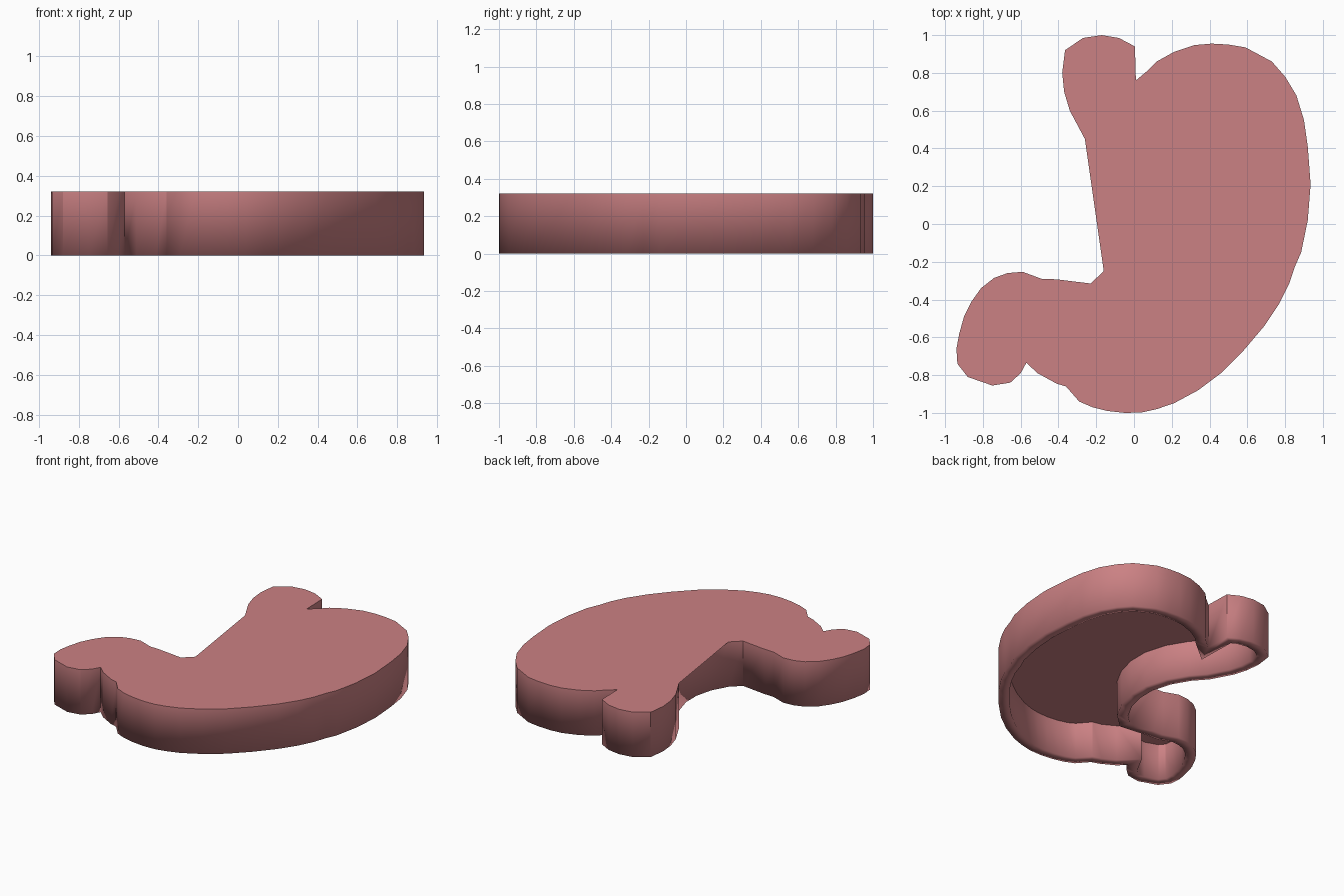
import bpy
import math

HEIGHT = 0.32
WALL = 0.07

mat = bpy.data.materials.new("pink")
mat.diffuse_color = (0.60, 0.22, 0.23, 1)

# Outline of the organ, clockwise seen from above
body = [(0.01, 0.76), (0.07, 0.81), (0.12, 0.86), (0.21, 0.91), (0.32, 0.947),
        (0.41, 0.955), (0.50, 0.95), (0.59, 0.935), (0.73, 0.86), (0.80, 0.78),
        (0.86, 0.68), (0.90, 0.55), (0.92, 0.41), (0.935, 0.21), (0.92, 0.02),
        (0.885, -0.15), (0.85, -0.23), (0.82, -0.32), (0.77, -0.42), (0.69, -0.54),
        (0.58, -0.67), (0.46, -0.79), (0.34, -0.88), (0.21, -0.95), (0.12, -0.98),
        (0.04, -0.998), (-0.05, -1.0), (-0.14, -0.99), (-0.22, -0.97), (-0.29, -0.94),
        (-0.36, -0.86), (-0.41, -0.845), (-0.51, -0.79)]
outlet = [(-0.57, -0.735), (-0.60, -0.79), (-0.655, -0.84), (-0.75, -0.855), (-0.88, -0.81),
          (-0.935, -0.74), (-0.94, -0.66), (-0.925, -0.58), (-0.90, -0.49), (-0.86, -0.41),
          (-0.81, -0.34), (-0.74, -0.285), (-0.67, -0.26), (-0.59, -0.253), (-0.49, -0.29),
          (-0.41, -0.293), (-0.23, -0.315)]
notch = [(-0.16, -0.25), (-0.10, -0.14), (-0.07, -0.02), (-0.07, 0.10),
         (-0.11, 0.24), (-0.18, 0.36), (-0.26, 0.45)]
inlet = [(-0.34, 0.60), (-0.37, 0.70), (-0.38, 0.80), (-0.365, 0.92),
         (-0.27, 0.985), (-0.17, 1.0), (-0.08, 0.985), (0.005, 0.94)]


def make_object(name, verts, faces):
    mesh = bpy.data.meshes.new(name)
    mesh.from_pydata(verts, [], faces)
    mesh.materials.append(mat)
    obj = bpy.data.objects.new(name, mesh)
    bpy.context.collection.objects.link(obj)
    return obj


# Hollow shell: flat lid plus side walls, open underneath
pts = (body + outlet + notch + inlet)[::-1]
n = len(pts)
verts = [(x, y, 0) for x, y in pts] + [(x, y, HEIGHT) for x, y in pts]
faces = [tuple(range(n, 2 * n))]
faces += [(i, (i + 1) % n, (i + 1) % n + n, i + n) for i in range(n)]
shell = make_object("stomach_shell", verts, faces)
solid = shell.modifiers.new("thickness", 'SOLIDIFY')
solid.thickness = WALL
solid.offset = -1
solid.use_even_offset = True

bpy.context.view_layer.objects.active = shell
shell.select_set(True)
bpy.ops.object.shade_smooth_by_angle(angle=math.radians(30))

# Thin lid sheet bridging the curved notch with a straight edge
make_object("notch_web", [(x, y, HEIGHT) for x, y in notch[::-1]],
            [tuple(range(len(notch)))[::-1]])
bpy.data.meshes["notch_web"].flip_normals()
